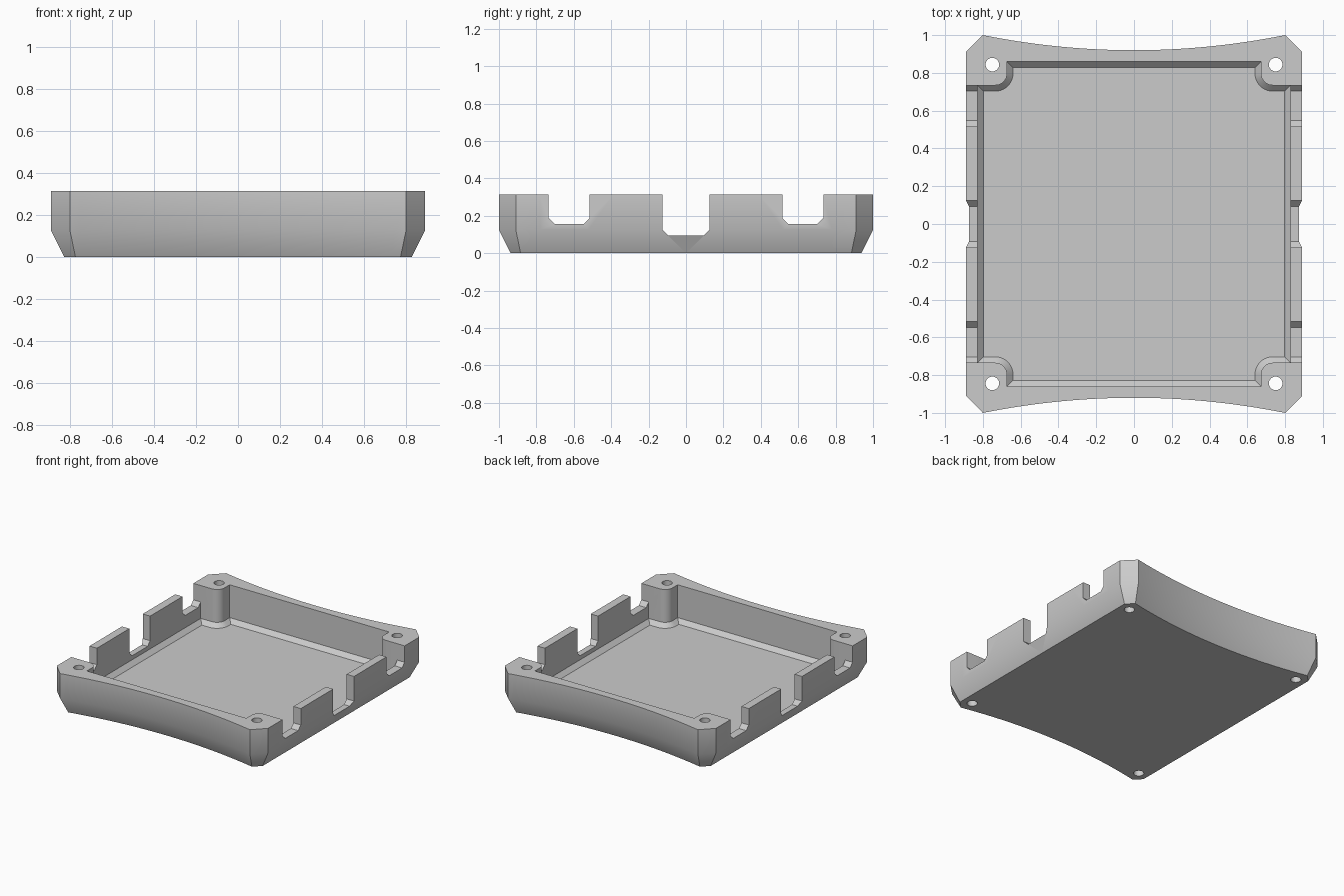
import bpy, math

cube = bpy.data.objects.get("Cube")
if cube:
    bpy.data.objects.remove(cube, do_unlink=True)

U = 1 / 32  # design module: wall, floor and notch sizes are multiples of it
HEIGHT = 10 * U
grey = bpy.data.materials.new("light_grey")
grey.use_nodes = True
colour = (0.6, 0.6, 0.6, 1)
grey.diffuse_color = colour
grey.node_tree.nodes["Principled BSDF"].inputs["Base Color"].default_value = colour


def loft(name, rings):
    """Closed solid through matching rings, given counter-clockwise from the start cap."""
    n = len(rings[0])
    verts = [p for ring in rings for p in ring]
    faces = [list(range(n))[::-1], [(len(rings) - 1) * n + i for i in range(n)]]
    for r in range(len(rings) - 1):
        for i in range(n):
            j = (i + 1) % n
            faces.append([r * n + i, r * n + j, (r + 1) * n + j, (r + 1) * n + i])
    mesh = bpy.data.meshes.new(name)
    mesh.from_pydata(verts, [], faces)
    mesh.materials.append(grey)
    obj = bpy.data.objects.new(name, mesh)
    bpy.context.collection.objects.link(obj)
    return obj


def outer_outline(inset, z, steps=32, side_steps=14):
    """Straight sides, clipped corners and bowed-in front and back."""
    mitre = inset * math.tan(math.pi / 8)
    ex, ey = 0.8 - mitre, 1 - inset
    sx, sy = 0.89 - inset, 0.91 - mitre
    half = []
    for i in range(steps + 1):
        t = 1 - 2 * i / steps
        half.append((ex * t, ey - 0.08 * (1 - t * t)))
    for i in range(side_steps + 1):
        half.append((-sx, sy * (1 - 2 * i / side_steps)))
    return [(x, y, z) for x, y in half] + [(-x, -y, z) for x, y in half]


def cavity_outline(inset, z, steps=10):
    """Rectangle with a rounded screw post standing in each corner."""
    wx, wy = 26.5 * U - inset, 27.5 * U - inset
    cx, cy, radius = 23.5 * U, 25.5 * U, 2 * U + inset
    quarter = [(wx, cy - radius)]
    for i in range(steps + 1):
        a = math.pi / 2 * i / steps
        quarter.append((cx - radius * math.sin(a), cy - radius * math.cos(a)))
    quarter.append((cx - radius, wy))
    half = quarter + [(-x, y) for x, y in reversed(quarter)]
    return [(x, y, z) for x, y in half] + [(-x, -y, z) for x, y in half]


def notch_cutter(y0, y1, bottom):
    """Slot with bevelled bottom corners, running through both side walls."""
    profile = [(y0 + U, bottom), (y1 - U, bottom), (y1, bottom + U),
               (y1, 0.5), (y0, 0.5), (y0, bottom + U)]
    return loft("notch_cutter", [[(x, y, z) for y, z in profile] for x in (-1.1, 1.1)])


def hole_cutter(x, y, radius=0.036, steps=32):
    angles = [2 * math.pi * i / steps for i in range(steps)]
    return loft("hole_cutter", [[(x + radius * math.cos(a), y + radius * math.sin(a), z)
                                 for a in angles] for z in (-0.1, 0.5)])


# Outer shell with tapered foot
tray = loft("tray", [outer_outline(2 * U, 0), outer_outline(0, 4 * U),
                     outer_outline(0, HEIGHT)])

# Cavity with bevelled floor edge, side notches and screw holes
cutters = [loft("cavity_cutter", [cavity_outline(U, U), cavity_outline(0, 2 * U),
                                  cavity_outline(0, 0.5)])]
cutters.append(notch_cutter(-4 * U, 4 * U, 3 * U))
cutters.append(notch_cutter(16.5 * U, 23.5 * U, 5 * U))
cutters.append(notch_cutter(-23.5 * U, -16.5 * U, 5 * U))
for sx in (-1, 1):
    for sy in (-1, 1):
        cutters.append(hole_cutter(sx * 24 * U, sy * 27 * U))

bpy.ops.object.select_all(action="DESELECT")
tray.select_set(True)
bpy.context.view_layer.objects.active = tray
for cutter in cutters:
    cutter.hide_render = True
    cut = tray.modifiers.new("cut", "BOOLEAN")
    cut.operation = "DIFFERENCE"
    cut.solver = "EXACT"
    cut.object = cutter
    bpy.ops.object.modifier_apply(modifier=cut.name)
    bpy.data.objects.remove(cutter, do_unlink=True)

bpy.ops.object.shade_smooth_by_angle(angle=math.radians(30))
